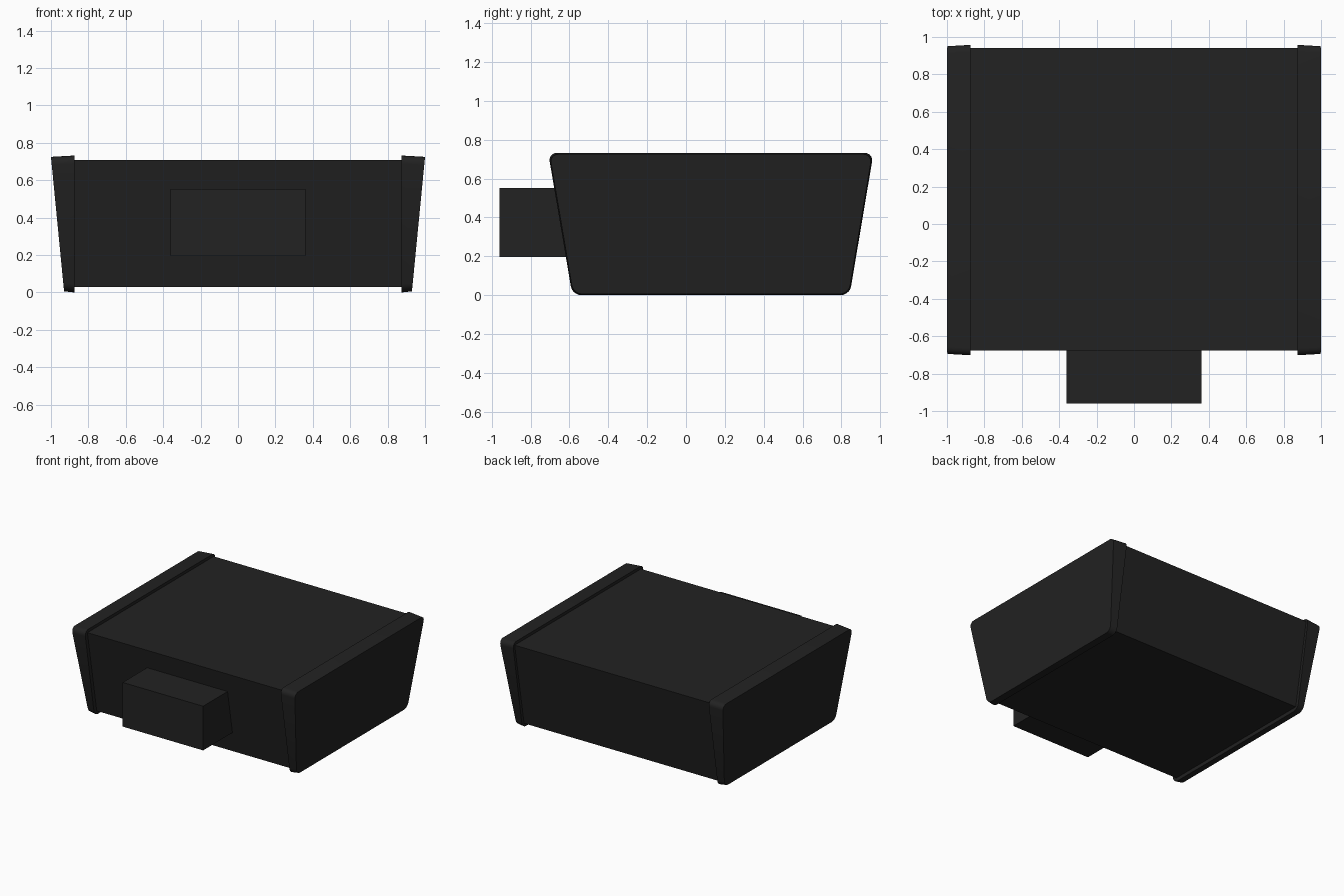
import bpy
import bmesh

cube = bpy.data.objects.get("Cube")
if cube:
    bpy.data.objects.remove(cube, do_unlink=True)

black = bpy.data.materials.new("matte black")
black.use_nodes = True
COLOR = (0.016, 0.016, 0.016, 1)
black.diffuse_color = COLOR
black.node_tree.nodes["Principled BSDF"].inputs["Base Color"].default_value = COLOR


def prism(name, inner, outer, rounding=0):
    """Join two matching outlines, rounding the edges that run between them."""
    bm = bmesh.new()
    a = [bm.verts.new(p) for p in inner]
    b = [bm.verts.new(p) for p in outer]
    bm.faces.new(a)
    bm.faces.new(b[::-1])
    for i in range(len(a)):
        j = (i + 1) % len(a)
        bm.faces.new((a[i], b[i], b[j], a[j]))
    if rounding:
        edges = [bm.edges.get(pair) for pair in zip(a, b)]
        bmesh.ops.bevel(bm, geom=edges, offset=rounding, segments=5,
                        profile=0.5, affect='EDGES')
    bmesh.ops.recalc_face_normals(bm, faces=bm.faces[:])
    mesh = bpy.data.meshes.new(name)
    bm.to_mesh(mesh)
    bm.free()
    mesh.materials.append(black)
    obj = bpy.data.objects.new(name, mesh)
    bpy.context.collection.objects.link(obj)
    bpy.ops.object.select_all(action='DESELECT')
    obj.select_set(True)
    bpy.context.view_layer.objects.active = obj
    bpy.ops.object.shade_smooth_by_angle(angle=0.6)
    return obj


def trapezoid(x_low, x_high, low, high):
    """Outline in y and z: low and high are (front y, back y, z)."""
    return [(x_low, low[0], low[2]), (x_low, low[1], low[2]),
            (x_high, high[1], high[2]), (x_high, high[0], high[2])]


# Main body, flaring towards the top
body_low, body_high = (-0.556, 0.82, 0.03), (-0.675, 0.94, 0.708)
prism("body", trapezoid(-0.88, -0.88, body_low, body_high),
      trapezoid(0.88, 0.88, body_low, body_high))

# End caps with rounded corners and slanted outer faces
for side, name in ((1, "left_end_cap"), (-1, "right_end_cap")):
    inner = trapezoid(side * 0.875, side * 0.875,
                      (-0.585, 0.842, 0.0), (-0.709, 0.965, 0.732))
    outer = trapezoid(side * 0.93, side * 1.0,
                      (-0.58, 0.837, 0.006), (-0.702, 0.958, 0.725))
    prism(name, inner, outer, 0.045)

# Block projecting from the front
block_low, block_high = (-0.96, -0.5, 0.195), (-0.96, -0.5, 0.552)
prism("front_block", trapezoid(-0.36, -0.36, block_low, block_high),
      trapezoid(0.36, 0.36, block_low, block_high))
